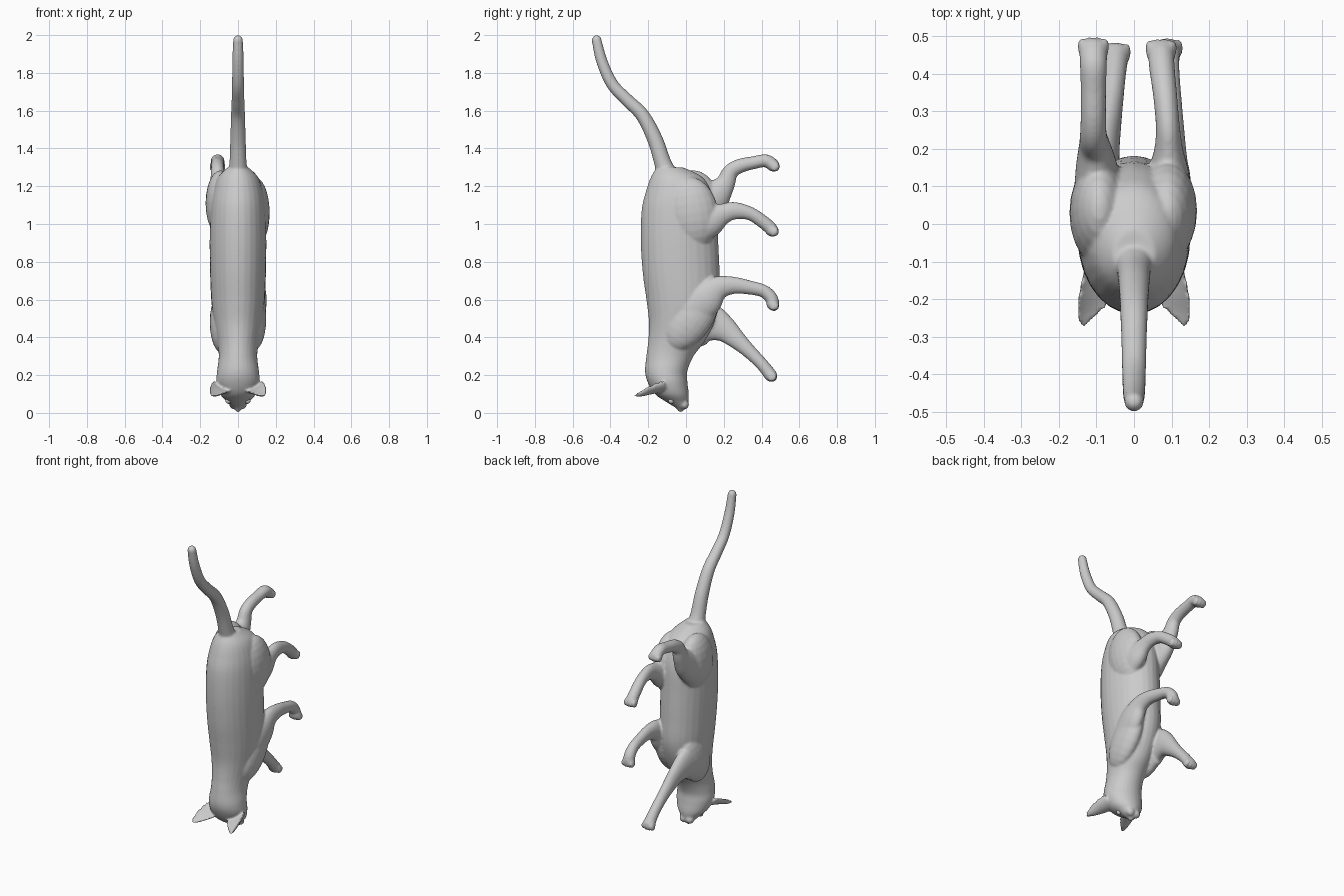
import bpy, bmesh, math
from mathutils import Vector, Matrix

bm = bmesh.new()
SIDES = 28


def spline(rows, steps=6):
    """Catmull-Rom through rows of numbers."""
    out = []
    n = len(rows)
    for i in range(n - 1):
        p = [rows[max(0, min(n - 1, i + k))] for k in (-1, 0, 1, 2)]
        for s in range(steps):
            t = s / steps
            out.append([0.5 * (2 * b + (c - a) * t + (2 * a - 5 * b + 4 * c - d) * t * t
                               + (3 * b - a - 3 * c + d) * t ** 3) for a, b, c, d in zip(*p)])
    return out + [list(rows[-1])]


def loft(rows, along=None, dent=1.0, side=Vector((1, 0, 0))):
    """Closed tube through rows (x, y, z, half width, half depth)."""
    pts = spline(rows)
    rings = []
    for i, p in enumerate(pts):
        a, b = pts[max(0, i - 1)], pts[min(len(pts) - 1, i + 1)]
        t = along or (Vector(b[:3]) - Vector(a[:3])).normalized()
        u = (side - t * side.dot(t)).normalized()
        v = t.cross(u)
        ring = []
        for k in range(SIDES):
            ang = 2 * math.pi * k / SIDES
            d = math.sin(ang)
            d = d * dent if d > 0 else d
            ring.append(bm.verts.new(Vector(p[:3]) + u * p[3] * math.cos(ang) + v * p[4] * d))
        rings.append(ring)
    for r, q in zip(rings, rings[1:]):
        for k in range(SIDES):
            j = (k + 1) % SIDES
            bm.faces.new((r[k], r[j], q[j], q[k]))
    bm.faces.new(rings[0][::-1])
    bm.faces.new(rings[-1])


def ball(loc, size, tilt=0.0):
    m = Matrix.Translation(loc) @ Matrix.Rotation(tilt, 4, 'X') @ Matrix.Diagonal((*size, 1))
    bmesh.ops.create_uvsphere(bm, u_segments=20, v_segments=12, radius=1, matrix=m)


def paw(x, y, z, tilt):
    """Pad with four toes; tilt is the direction of the toes in the yz plane."""
    d = Vector((0, math.cos(tilt), math.sin(tilt)))
    c = Vector((x, y, z))
    ball(c, (0.04, 0.036, 0.034), tilt)
    for i in range(4):
        f = i - 1.5
        ball(c + d * (0.022 - 0.004 * abs(f)) + Vector((f * 0.02, 0, 0)), (0.012, 0.02, 0.025), tilt)


# head, neck and trunk, from nose up to rump
trunk = [(-.028, .012, .012, .014), (-.028, .03, .032, .032), (-.048, .06, .06, .06),
         (-.075, .10, .095, .09), (-.097, .16, .114, .105), (-.105, .22, .111, .112),
         (-.085, .30, .102, .125), (-.05, .38, .11, .15), (-.023, .48, .128, .173),
         (-.015, .60, .142, .195), (-.026, .75, .148, .204), (-.035, .92, .15, .205),
         (-.037, 1.08, .145, .197), (-.04, 1.18, .13, .17), (-.05, 1.25, .105, .135),
         (-.085, 1.30, .055, .07)]
loft([(0, *r) for r in trunk], along=Vector((0, 0, 1)))

# muzzle and nose
for s in (-1, 1):
    ball((s * .02, -.008, .045), (.028, .024, .026))
ball((0, -.03, .017), (.014, .016, .014))

# tail
tail = [(-.10, 1.26, .055), (-.125, 1.33, .045), (-.165, 1.45, .041), (-.23, 1.575, .037),
        (-.31, 1.655, .034), (-.39, 1.74, .032), (-.445, 1.86, .03), (-.473, 1.972, .026)]
loft([(0, y, z, r, r) for y, z, r in tail])
ball((0, -.473, 1.973), (.026, .026, .027))

# ears: cupped cones opening toward the face
for s in (-1, 1):
    loft([(s * .075, -.13, .155, .06, .045), (s * .10, -.19, .135, .05, .036),
          (s * .122, -.24, .112, .03, .026), (s * .138, -.274, .097, .009, .012)],
         dent=-.3, side=Vector((1, s * .1, .35 * s)))

# right hind leg
ball((.088, .035, 1.06), (.08, .135, .19), .15)
loft([(.09, .06, .99, .06, .10), (.092, .13, 1.02, .055, .085), (.092, .20, 1.055, .038, .055),
      (.09, .26, 1.07, .032, .046), (.083, .34, 1.055, .032, .036),
      (.075, .41, 1.01, .034, .035), (.072, .45, .975, .035, .035)])
paw(.072, .455, .967, -.6)

# left hind leg
ball((-.092, .03, 1.11), (.08, .14, .175), -.1)
loft([(-.095, .08, 1.10, .065, .11), (-.10, .15, 1.15, .055, .09), (-.105, .205, 1.21, .042, .055),
      (-.108, .235, 1.275, .036, .042), (-.108, .285, 1.307, .034, .038),
      (-.108, .36, 1.325, .034, .034), (-.108, .42, 1.335, .036, .034),
      (-.108, .455, 1.318, .037, .034)])
paw(-.108, .46, 1.312, -.7)

# right front leg
ball((.085, .03, .50), (.065, .11, .19), -.6)
loft([(.09, .02, .53, .055, .10), (.10, .10, .60, .052, .095), (.10, .17, .66, .042, .065),
      (.10, .25, .675, .034, .046), (.095, .34, .663, .031, .037), (.09, .41, .645, .031, .034),
      (.088, .45, .61, .034, .034), (.088, .462, .57, .036, .034)])
paw(.088, .46, .577, -1.1)

# left front leg, stretched toward the head
ball((-.085, .03, .48), (.065, .12, .17), -.4)
loft([(-.09, .06, .47, .055, .12), (-.088, .13, .475, .05, .105), (-.08, .20, .445, .042, .072),
      (-.07, .26, .395, .036, .052), (-.06, .33, .33, .032, .038), (-.053, .40, .26, .032, .033),
      (-.05, .44, .21, .035, .034)])
paw(-.05, .448, .2, -.9)

bmesh.ops.recalc_face_normals(bm, faces=bm.faces)
me = bpy.data.meshes.new("cat_body")
bm.to_mesh(me)
bm.free()
body = bpy.data.objects.new("cat_body", me)
bpy.context.collection.objects.link(body)

# fuse all parts into one soft skin
fuse = body.modifiers.new("fuse", 'REMESH')
fuse.mode = 'VOXEL'
fuse.voxel_size = 0.007
fuse.use_smooth_shade = True
soft = body.modifiers.new("soften", 'SMOOTH')
soft.factor = 0.5
soft.iterations = 5

# eyes
for s, name in ((-1, "eye_left"), (1, "eye_right")):
    bpy.ops.mesh.primitive_uv_sphere_add(segments=20, ring_count=12, radius=.016,
                                         location=(s * .05, -.078, .064))
    eye = bpy.context.object
    eye.name = name
    bpy.ops.object.shade_smooth()
